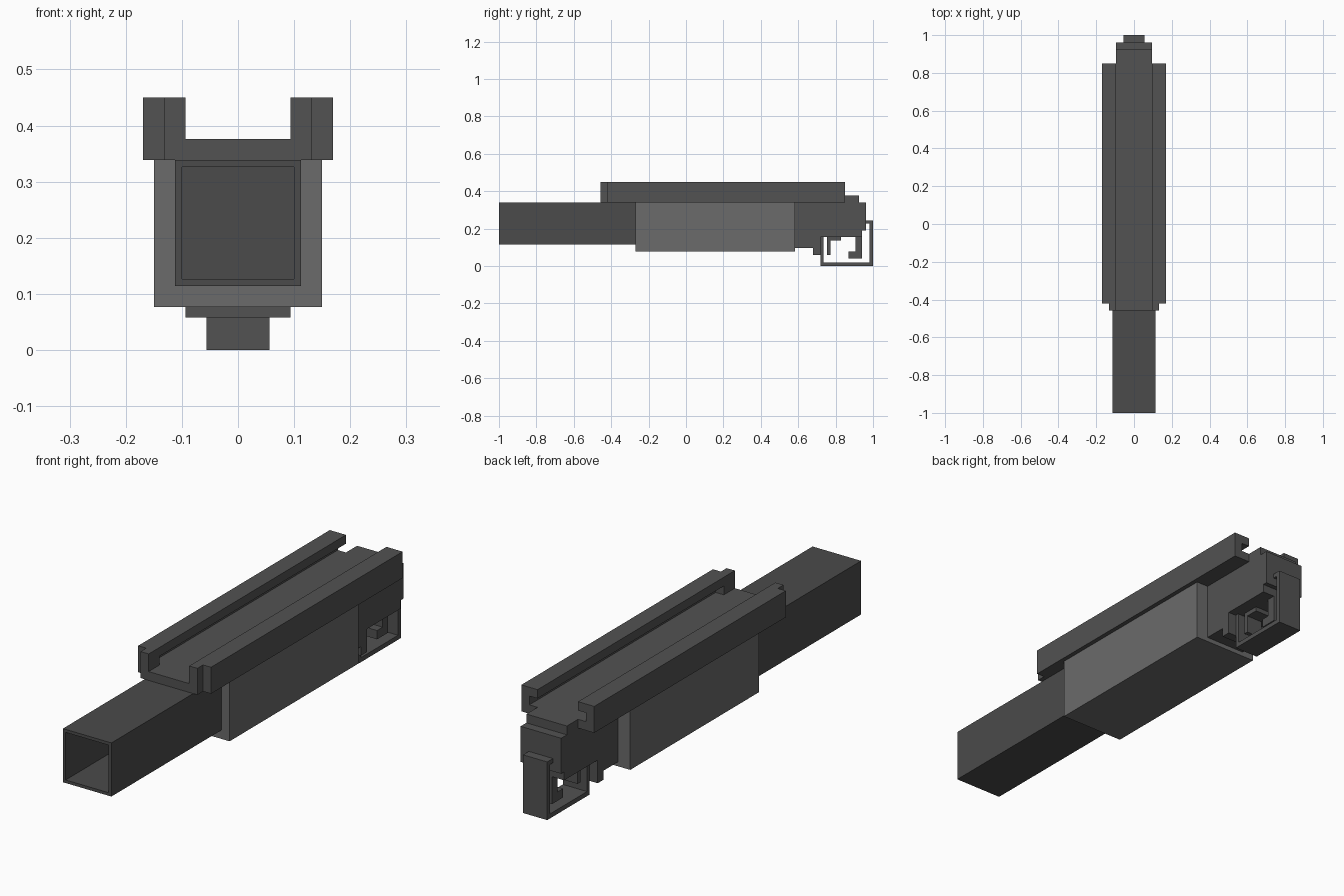
import bpy, bmesh
from mathutils import Vector

if "Cube" in bpy.data.objects:
    bpy.data.objects.remove(bpy.data.objects["Cube"])


def material(name, v):
    m = bpy.data.materials.new(name)
    m.diffuse_color = (v, v, v, 1)
    m.use_nodes = True
    m.node_tree.nodes["Principled BSDF"].inputs["Base Color"].default_value = m.diffuse_color
    return m


DARK = material("dark_grey", 0.085)
LIGHT = material("mid_grey", 0.145)
TUBE = material("deep_grey", 0.07)


def extrude(name, profile, axis, a, b, mat=DARK, mirror=False):
    """Extrude a flat profile along x (profile is y,z) or y (profile is x,z)."""
    bm = bmesh.new()
    place = (lambda p: (a, p[0], p[1])) if axis == 'x' else (lambda p: (p[0], a, p[1]))
    face = bm.faces.new([bm.verts.new(place(p)) for p in profile])
    new = bmesh.ops.extrude_face_region(bm, geom=[face])["geom"]
    step = Vector((b - a, 0, 0) if axis == 'x' else (0, b - a, 0))
    bmesh.ops.translate(bm, vec=step, verts=[g for g in new if isinstance(g, bmesh.types.BMVert)])
    bmesh.ops.recalc_face_normals(bm, faces=bm.faces)
    me = bpy.data.meshes.new(name)
    bm.to_mesh(me)
    bm.free()
    me.materials.append(mat)
    ob = bpy.data.objects.new(name, me)
    bpy.context.collection.objects.link(ob)
    if mirror:
        ob.modifiers.new("mirror", 'MIRROR').use_axis = (True, False, False)
    return ob


def rect(u0, u1, v0, v1):
    return [(u0, v0), (u1, v0), (u1, v1), (u0, v1)]


# square barrel, hollowed from the front face
barrel = extrude("barrel", rect(-0.1125, 0.1125, 0.114, 0.339), 'y', -1.0, -0.27, TUBE)
bm = bmesh.new()
bm.from_mesh(barrel.data)
front = min(bm.faces, key=lambda f: f.calc_center_median().y)
bmesh.ops.inset_region(bm, faces=[front], thickness=0.018)
bore = bmesh.ops.extrude_face_region(bm, geom=[front])["geom"]
bmesh.ops.translate(bm, vec=(0, 0.72, 0), verts=[g for g in bore if isinstance(g, bmesh.types.BMVert)])
if front.is_valid:
    bmesh.ops.delete(bm, geom=[front], context='FACES_ONLY')
bmesh.ops.recalc_face_normals(bm, faces=bm.faces)
bm.to_mesh(barrel.data)
bm.free()

# lighter sleeve around the middle
extrude("sleeve", rect(-0.15, 0.15, 0.077, 0.339), 'y', -0.27, 0.584, LIGHT)

# stepped rear housing
extrude("rear_housing", [(0.584, 0.339), (0.962, 0.339), (0.962, 0.19), (0.942, 0.19),
                         (0.942, 0.155), (0.72, 0.155), (0.72, 0.058), (0.68, 0.058),
                         (0.68, 0.096), (0.584, 0.096)], 'x', -0.094, 0.094)

# top deck with a narrower tail
extrude("top_deck", rect(-0.132, 0.132, 0.339, 0.376), 'y', -0.458, 0.85)
extrude("deck_tail", rect(-0.094, 0.094, 0.339, 0.376), 'y', 0.85, 0.924)

# grooved side rails and their front stops
extrude("side_rails", [(0.132, 0.339), (0.169, 0.339), (0.169, 0.45), (0.094, 0.45),
                       (0.094, 0.413), (0.132, 0.413)], 'y', -0.42, 0.85, mirror=True)
extrude("rail_stops", rect(0.094, 0.132, 0.376, 0.45), 'y', -0.458, -0.385, mirror=True)

# trigger guard strap
extrude("trigger_guard", [(0.72, 0.155), (0.72, 0), (1.0, 0), (1.0, 0.244), (0.962, 0.244),
                          (0.962, 0.226), (0.981, 0.226), (0.981, 0.019), (0.736, 0.019),
                          (0.736, 0.155)], 'x', -0.056, 0.056)

# hooked grip and small catch inside the guard
extrude("hooked_grip", [(0.905, 0.155), (0.942, 0.155), (0.942, 0.04), (0.868, 0.04),
                        (0.868, 0.077), (0.905, 0.077)], 'x', -0.0375, 0.0375)
extrude("catch", [(0.753, 0.155), (0.753, 0.06), (0.772, 0.06), (0.772, 0.136),
                  (0.828, 0.136), (0.828, 0.155)], 'x', -0.0375, 0.0375)
